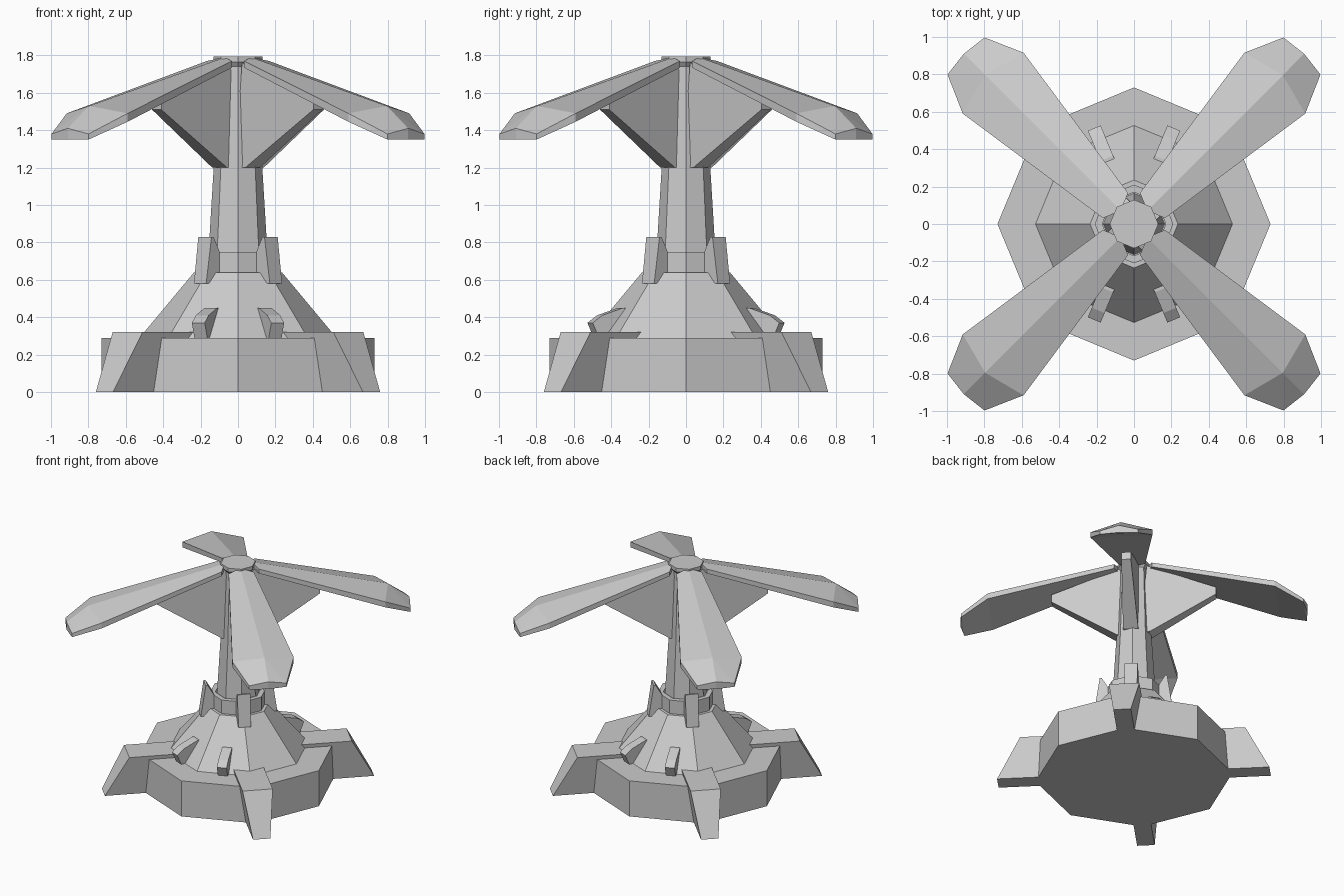
import bpy
from math import sin, cos, radians, pi

if "Cube" in bpy.data.objects:
    bpy.data.objects.remove(bpy.data.objects["Cube"])


def make(name, verts, faces):
    me = bpy.data.meshes.new(name)
    me.from_pydata(verts, [], faces)
    me.validate()
    ob = bpy.data.objects.new(name, me)
    bpy.context.collection.objects.link(ob)
    # consistent outward normals
    import bmesh
    bm = bmesh.new()
    bm.from_mesh(me)
    bmesh.ops.recalc_face_normals(bm, faces=bm.faces)
    bm.to_mesh(me)
    bm.free()
    return ob


def lathe(name, profile, closed=False, n=8):
    """Octagonal turning of (radius, z) points, corners on the axes."""
    verts = [(r * cos(2 * pi * i / n), r * sin(2 * pi * i / n), z)
             for r, z in profile for i in range(n)]
    m = len(profile)
    faces = []
    for j in range(m if closed else m - 1):
        k = (j + 1) % m
        for i in range(n):
            i2 = (i + 1) % n
            faces.append((j * n + i, j * n + i2, k * n + i2, k * n + i))
    if not closed:
        faces += [tuple(range(n)), tuple(range((m - 1) * n, m * n))]
    return make(name, verts, faces)


def radial_plate(name, profile, angle):
    """Closed (r, z, left, right) outline given width across the radius."""
    m = len(profile)
    verts = [(r, l, z) for r, z, l, _ in profile] + [(r, -w, z) for r, z, _, w in profile]
    faces = [tuple(range(m)), tuple(range(m, 2 * m))]
    faces += [(i, (i + 1) % m, m + (i + 1) % m, m + i) for i in range(m)]
    ob = make(name, verts, faces)
    ob.rotation_euler.z = radians(angle)
    return ob


# Base, cone, collar, pole and hub
lathe("base", [(.73, 0), (.73, .29)])
lathe("cone", [(.535, .28), (.235, .64)])
lathe("collar", [(.21, .62), (.21, .75), (.17, .75), (.17, .62)], closed=True)
lathe("pole", [(.165, .62), (.13, 1.2), (.11, 1.77)])
lathe("hub", [(.11, 1.74), (.13, 1.765), (.13, 1.795)])

# Blade: right half outline (r, half width, top z, bottom z) plus a raised ridge
edge = [(.14, .095, 1.77, 1.735), (1.065, .23, 1.49, 1.445), (1.27, .14, 1.38, 1.35)]
tip_r = 1.287


def blade(name, angle):
    v = []
    for s in (1, -1):
        for r, w, zt, zb in edge:
            v += [(r, s * w, zt), (r, s * w, zb)]
    # ridge root, ridge end, tip top, root bottom, tip bottom
    v += [(.1, 0, 1.79), (1.125, 0, 1.53), (tip_r, 0, 1.41),
          (.1, 0, 1.745), (tip_r, 0, 1.35)]
    f = []
    for o in (0, 6):
        f += [(12, o, o + 2, 13), (13, o + 2, o + 4), (13, o + 4, 14),
              (o, o + 1, o + 3, o + 2), (o + 2, o + 3, o + 5, o + 4),
              (o + 4, o + 5, 16, 14), (12, 15, o + 1, o)]
    f += [(1, 15, 7), (1, 7, 9, 3), (3, 9, 11, 5), (5, 11, 16)]
    make(name, v, f).rotation_euler.z = radians(angle)


# Parts repeated on the four diagonals
for i in range(4):
    a = 45 + 90 * i
    blade(f"blade_{i}", a)
    radial_plate(f"blade_brace_{i}", [(.125, 1.2, .042, .07), (.61, 1.51, .03, .04),
                                      (.61, 1.57, .03, .04), (.1, 1.76, .042, .07),
                                      (.05, 1.2, .042, .07)], a)
    radial_plate(f"collar_tooth_{i}", [(.25, .83, .05, .05), (.287, .58, .046, .046),
                                       (.17, .58, .05, .05), (.177, .73, .05, .05),
                                       (.235, .83, .05, .05)], a)
    radial_plate(f"foot_{i}", [(1.01, 0, .065, .065), (.835, .32, .113, .113),
                               (.35, .32, .113, .113), (.35, 0, .065, .065)], a)

# Small brackets on the front and back cone faces
for i, a in enumerate((67.5, 112.5, 247.5, 292.5)):
    radial_plate(f"cone_bracket_{i}", [(z[0], z[1], .037, .037) for z in
                 ((.3, .45), (.38, .45), (.5, .41), (.555, .37), (.515, .28), (.3, .28))], a)
